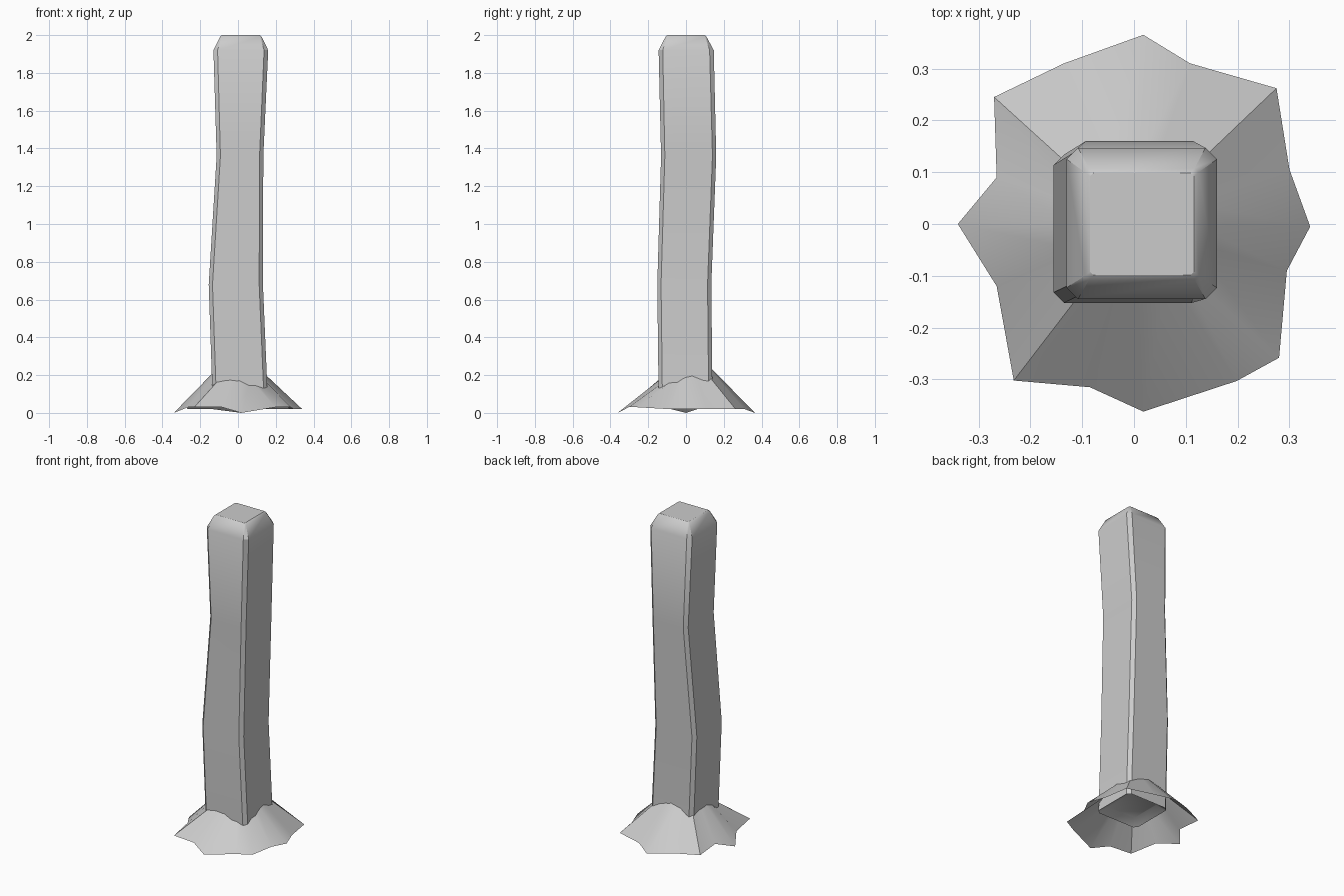
import bpy, bmesh, math

if "Cube" in bpy.data.objects:
    bpy.data.objects.remove(bpy.data.objects["Cube"])


def make_object(name, bm):
    bmesh.ops.recalc_face_normals(bm, faces=bm.faces)
    mesh = bpy.data.meshes.new(name)
    bm.to_mesh(mesh)
    bm.free()
    obj = bpy.data.objects.new(name, mesh)
    bpy.context.collection.objects.link(obj)
    bpy.ops.object.select_all(action='DESELECT')
    obj.select_set(True)
    bpy.context.view_layer.objects.active = obj
    bpy.ops.object.shade_smooth_by_angle(angle=math.radians(32))
    return obj


def bridge(bm, a, b):
    n = len(a)
    for i in range(n):
        j = (i + 1) % n
        bm.faces.new((a[i], a[j], b[j], b[i]))


def chamfered_ring(bm, x0, x1, y0, y1, z, c):
    pts = [(x0 + c, y0), (x1 - c, y0), (x1, y0 + c), (x1, y1 - c),
           (x1 - c, y1), (x0 + c, y1), (x0, y1 - c), (x0, y0 + c)]
    return [bm.verts.new((x, y, z)) for x, y in pts]


# Crooked post: chamfered square sections (x0, x1, y0, y1, z, chamfer)
sections = [
    (-0.085, 0.11, -0.10, 0.10, 0.12, 0.006),
    (-0.135, 0.157, -0.145, 0.14, 0.09, 0.02),
    (-0.155, 0.132, -0.152, 0.134, 0.68, 0.02),
    (-0.113, 0.134, -0.132, 0.160, 1.36, 0.02),
    (-0.130, 0.160, -0.145, 0.147, 1.92, 0.022),
    (-0.095, 0.125, -0.108, 0.108, 1.992, 0.008),
    (-0.085, 0.116, -0.098, 0.098, 2.0, 0.006),
]
bm = bmesh.new()
rings = [chamfered_ring(bm, *s) for s in sections]
for lower, upper in zip(rings, rings[1:]):
    bridge(bm, lower, upper)
bm.faces.new(rings[0])
bm.faces.new(rings[-1])
make_object("post", bm)

# Ragged earth mound: open skirt around the foot of the post
outline = [
    (0.34, -0.005, 0.02), (0.30, 0.105, 0.02), (0.275, 0.262, 0.02),
    (0.108, 0.31, 0.02), (0.018, 0.365, 0.0), (-0.135, 0.31, 0.02),
    (-0.27, 0.245, 0.02), (-0.265, 0.09, 0.03), (-0.34, 0.0, 0.0),
    (-0.265, -0.12, 0.03), (-0.232, -0.302, 0.03), (-0.085, -0.315, 0.03),
    (0.018, -0.362, 0.0), (0.198, -0.303, 0.03), (0.28, -0.258, 0.03),
    (0.295, -0.09, 0.02),
]
bm = bmesh.new()
outer = [bm.verts.new(p) for p in outline]
inner = []
for x, y, z in outline:
    a = math.atan2(y, x)
    dip = 0.03 * max(0.0, math.cos(a + math.pi / 4)) ** 4
    inner.append(bm.verts.new((0.12 * math.cos(a), 0.12 * math.sin(a),
                               0.225 + 0.025 * math.sin(a) - dip)))
bridge(bm, outer, inner)
mound = make_object("earth_mound", bm)
for p in mound.data.polygons:
    p.use_smooth = True
